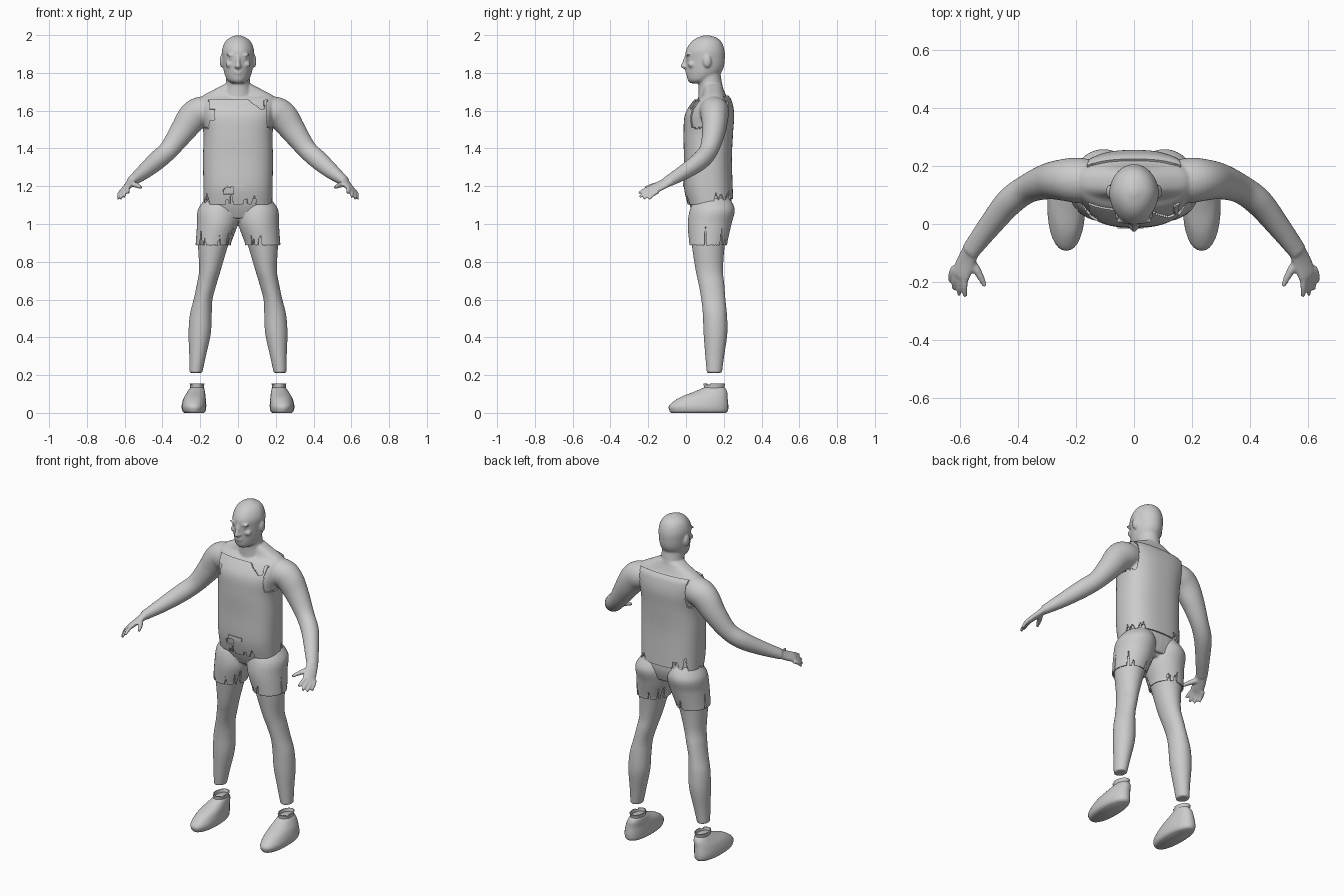
import bpy, bmesh, math, random
from mathutils import Vector, Matrix

if "Cube" in bpy.data.objects:
    bpy.data.objects.remove(bpy.data.objects["Cube"])
random.seed(4)

grey = bpy.data.materials.new("plain_grey")
grey.use_nodes = True
GREY = (0.6, 0.6, 0.6, 1)
grey.diffuse_color = GREY
grey.node_tree.nodes["Principled BSDF"].inputs["Base Color"].default_value = GREY
X, Y = Vector((1, 0, 0)), Vector((0, 1, 0))


def spline(rows, sub):
    """Smooth curve through rows of (x, y, z, radius, radius)."""
    out, last = [], len(rows) - 1
    for i in range(last):
        a, b, c, d = (rows[min(max(k, 0), last)] for k in range(i - 1, i + 3))
        for s in range(sub):
            t = s / sub
            out.append([q + 0.5 * t * (r - p + t * (2 * p - 5 * q + 4 * r - e + t * (3 * (q - r) + e - p)))
                        for p, q, r, e in zip(a, b, c, d)])
    return out + [list(rows[-1])]


def loft(bm, rows, n=32, sub=5, ref=None, power=2, grow=0, cap=True, side=1, taper=0):
    """Skin oval rings; level rings unless ref gives the direction of the second radius."""
    path = spline(rows, sub)
    rings = []
    for i, (x, y, z, a, b) in enumerate(path):
        u, v = X, Y
        if ref:
            t = Vector(path[min(i + 1, len(path) - 1)][:3]) - Vector(path[max(i - 1, 0)][:3])
            u = t.cross(ref).normalized()
            v = u.cross(t).normalized()
        ring = []
        for k in range(n):
            co, si = (f(math.tau * k / n) for f in (math.cos, math.sin))
            p = math.copysign(abs(co) ** (2 / power), co) * (1 + taper * min(si, 0))
            q = math.copysign(abs(si) ** (2 / power), si)
            w = Vector((x, y, z)) + u * p * (max(a, .002) + grow) + v * q * (max(b, .002) + grow)
            w.x *= side
            ring.append(bm.verts.new(w))
        rings.append(ring)
    for r, s in zip(rings, rings[1:]):
        for k in range(n):
            bm.faces.new((r[k], r[(k + 1) % n], s[(k + 1) % n], s[k]))
    if cap:
        bm.faces.new(rings[0][::-1])
        bm.faces.new(rings[-1])


def ellipsoid(bm, c, r, roll=0):
    m = Matrix.Translation(c) @ Matrix.Rotation(roll, 4, 'Y') @ Matrix.Diagonal((*r, 1))
    bmesh.ops.create_uvsphere(bm, u_segments=20, v_segments=12, radius=1, matrix=m)


def make(name, bm):
    bmesh.ops.recalc_face_normals(bm, faces=bm.faces[:])
    me = bpy.data.meshes.new(name)
    bm.to_mesh(me)
    bm.free()
    ob = bpy.data.objects.new(name, me)
    bpy.context.collection.objects.link(ob)
    return ob


def bake(ob):
    """Apply the modifiers, then smooth all but the sharp edges."""
    dg = bpy.context.evaluated_depsgraph_get()
    me = bpy.data.meshes.new_from_object(ob.evaluated_get(dg))
    ob.modifiers.clear()
    ob.data = me
    me.materials.clear()
    me.materials.append(grey)
    bpy.ops.object.select_all(action='DESELECT')
    ob.select_set(True)
    bpy.context.view_layer.objects.active = ob
    bpy.ops.object.shade_smooth_by_angle(angle=math.radians(50))


def fuse(ob, voxel, rounds):
    mod = ob.modifiers.new("fuse", 'REMESH')
    mod.mode, mod.voxel_size = 'VOXEL', voxel
    mod = ob.modifiers.new("soften", 'SMOOTH')
    mod.iterations = rounds
    bake(ob)


def tear(ob, rule, thick):
    """Remove the faces that the rule picks and give the cloth a thickness."""
    bm = bmesh.new()
    bm.from_mesh(ob.data)
    gone = [f for f in bm.faces if rule(f.calc_center_median(), f.normal)]
    bmesh.ops.delete(bm, geom=gone, context='FACES')
    bm.to_mesh(ob.data)
    bm.free()
    mod = ob.modifiers.new("cloth", 'SOLIDIFY')
    mod.thickness = thick
    mod.offset = -1
    bake(ob)


def notches(count, low, high):
    """Random wedge-shaped rips around a hem, as height over angle."""
    rips = [(random.uniform(-math.pi, math.pi), random.uniform(.05, .12), random.uniform(low, high))
            for _ in range(count)]
    return lambda a: max(max(0, h * (1 - abs(a - c) / w)) for c, w, h in rips)


torso = [(0, .135, 1.03, .16, .085), (0, .13, 1.1, .17, .11), (0, .118, 1.2, .172, .118),
         (0, .116, 1.35, .174, .116), (0, .118, 1.48, .172, .12), (0, .125, 1.58, .19, .119),
         (0, .14, 1.65, .2, .092), (0, .147, 1.68, .185, .066), (0, .145, 1.71, .13, .055),
         (0, .14, 1.74, .072, .05)]
neck = [(0, .14, 1.66, .085, .075), (0, .13, 1.73, .066, .064), (0, .12, 1.79, .062, .064),
        (0, .115, 1.86, .06, .06)]
head = [(0, .06, 1.745, .03, .035), (0, .072, 1.76, .054, .062), (0, .09, 1.79, .07, .087),
        (0, .1, 1.83, .079, .1), (0, .102, 1.88, .084, .104), (0, .102, 1.92, .085, .102),
        (0, .107, 1.96, .071, .083), (0, .11, 1.985, .046, .054), (0, .11, 1.999, .01, .012)]
arm = [(.1, .14, 1.6, .07, .07), (.19, .15, 1.595, .08, .078), (.24, .152, 1.565, .08, .072),
       (.295, .147, 1.49, .067, .062), (.365, .122, 1.395, .052, .05), (.43, .075, 1.335, .05, .048),
       (.5, -.01, 1.275, .04, .04), (.565, -.095, 1.225, .026, .033)]
palm = [(.555, -.08, 1.233, .024, .031), (.577, -.125, 1.208, .018, .035), (.596, -.172, 1.186, .015, .037),
        (.602, -.186, 1.178, .01, .033)]
leg = [(.223, .15, .212, .034, .04), (.214, .152, .3, .044, .05), (.203, .156, .42, .059, .063),
       (.197, .153, .52, .058, .064), (.185, .145, .6, .05, .064), (.166, .135, .68, .052, .068),
       (.148, .123, .76, .058, .073), (.13, .118, .9, .082, .089), (.109, .125, 1.0, .096, .104),
       (.104, .14, 1.08, .095, .106), (.085, .14, 1.15, .06, .07)]

# Body: overlapping limbs fused into one skin
bm = bmesh.new()
loft(bm, torso, power=2.5)
loft(bm, neck)
loft(bm, head, taper=.12)
spread = Vector((.04, .025, -.025))
for s in (1, -1):
    loft(bm, arm, ref=Y, side=s)
    loft(bm, palm, ref=spread, side=s)
    loft(bm, leg, side=s)
    # Four fingers and a thumb
    for k, reach in enumerate((.085, .094, .086, .066)):
        base = Vector((.58, -.172, 1.196)) + spread * (k / 3 * .95)
        aim = Vector((.02 + .1 * k, -1, -.42 - .13 * k)).normalized() * reach
        mid = base + aim * .5 + Vector((.003, 0, .005))
        loft(bm, [(*base, .012, .012), (*mid, .011, .011), (*(base + aim), .007, .008)], n=12, ref=spread, side=s)
    loft(bm, [(.57, -.115, 1.215, .015, .015), (.538, -.165, 1.205, .014, .014), (.513, -.215, 1.193, .008, .008)],
         n=12, ref=Vector((0, 0, 1)), side=s)
    # Ear, brow, eyelid, cheek and nostril
    ellipsoid(bm, (s * .086, .112, 1.862), (.011, .022, .034))
    ellipsoid(bm, (s * .033, .012, 1.893), (.03, .012, .008), s * -.15)
    ellipsoid(bm, (s * .033, .016, 1.875), (.014, .01, .007))
    ellipsoid(bm, (s * .042, .03, 1.845), (.024, .02, .018))
    ellipsoid(bm, (s * .011, -.004, 1.833), (.009, .013, .008))
# Nose, lips and chin
loft(bm, [(0, .003, 1.89, .009, .009), (0, -.006, 1.855, .011, .014), (0, -.013, 1.832, .012, .016),
          (0, .002, 1.822, .01, .012)], n=16)
for z, w in ((1.808, .026), (1.797, .022)):
    ellipsoid(bm, (0, .01, z), (w, .013, .006))
ellipsoid(bm, (0, .027, 1.768), (.03, .019, .016))
fuse(make("body", bm), .006, 3)

# Shorts: fused thighs and hips, opened and ripped at the hems
bm = bmesh.new()
for s in (1, -1):
    loft(bm, [(.13, .118, .885, .084, .09)] + leg[7:], grow=.012, side=s)
loft(bm, [(0, .13, 1.015, .1, .06), (0, .13, 1.06, .17, .095), (0, .13, 1.12, .165, .105)])
shorts = make("shorts", bm)
fuse(shorts, .006, 4)
leg_rip = notches(11, .03, .11)


def shorts_rule(c, n):
    a = math.atan2(c.y - .118, abs(c.x) - .13) * (1 if c.x > 0 else -1)
    return (c.z < .9 and n.z < -.6) or c.z < .886 + leg_rip(a) or c.z > 1.14


tear(shorts, shorts_rule, .008)

# Shirt: torso shell with ripped hem, cut armholes and open neckline
bm = bmesh.new()
loft(bm, torso[1:8], n=160, sub=14, power=2.5, grow=.011, cap=False)
shirt = make("shirt", bm)
hem_rip = notches(14, .03, .09)


def shirt_rule(c, n):
    a = math.atan2(c.y - .12, c.x)
    hem = 1.105 + hem_rip(a) + max(0, c.y - .1) * .2
    front = c.y < .12
    armhole = c.z > 1.5 + random.uniform(0, .012) and abs(c.x) > .152 + (c.z - 1.58) ** 2
    neckline = c.z > (1.66 if front else 1.69 - abs(c.x) * .08)
    neck_tear = front and c.z > 1.61 and .05 < c.x < .14 and c.z - 1.66 > -(c.x - .05) * .7
    chest_tear = front and c.x < -.125 and 1.55 < c.z < 1.61
    pocket_hole = front and -.075 < c.x < -.02 and 1.155 < c.z < 1.2 + .3 * (c.x + .03)
    return c.z < hem or armhole or neckline or neck_tear or chest_tear or pocket_hole


tear(shirt, shirt_rule, .008)

# Pocket flap
bm = bmesh.new()
bmesh.ops.create_cube(bm, size=1, matrix=Matrix.Translation((-.012, -.013, 1.207)) @ Matrix.Diagonal((.09, .006, .02, 1)))
bake(make("pocket_flap", bm))

# Shoes with an open ankle collar
shoe = [(.232, .067, 0, .052, .145), (.233, .067, .012, .062, .155), (.233, .068, .04, .065, .156),
        (.229, .092, .08, .058, .128), (.222, .128, .11, .047, .09), (.217, .147, .13, .038, .062),
        (.216, .15, .138, .028, .05)]
collar = [(.217, .148, .11, .036, .056), (.217, .149, .135, .036, .054), (.217, .15, .155, .039, .058)]
for s, label in ((1, "left"), (-1, "right")):
    bm = bmesh.new()
    loft(bm, shoe, power=2.2, side=s)
    bake(make(label + "_shoe", bm))
    bm = bmesh.new()
    loft(bm, collar, cap=False, side=s)
    cuff = make(label + "_shoe_collar", bm)
    tear(cuff, lambda c, n: c.z > .148 and abs(c.y - .12) < .012, .006)
